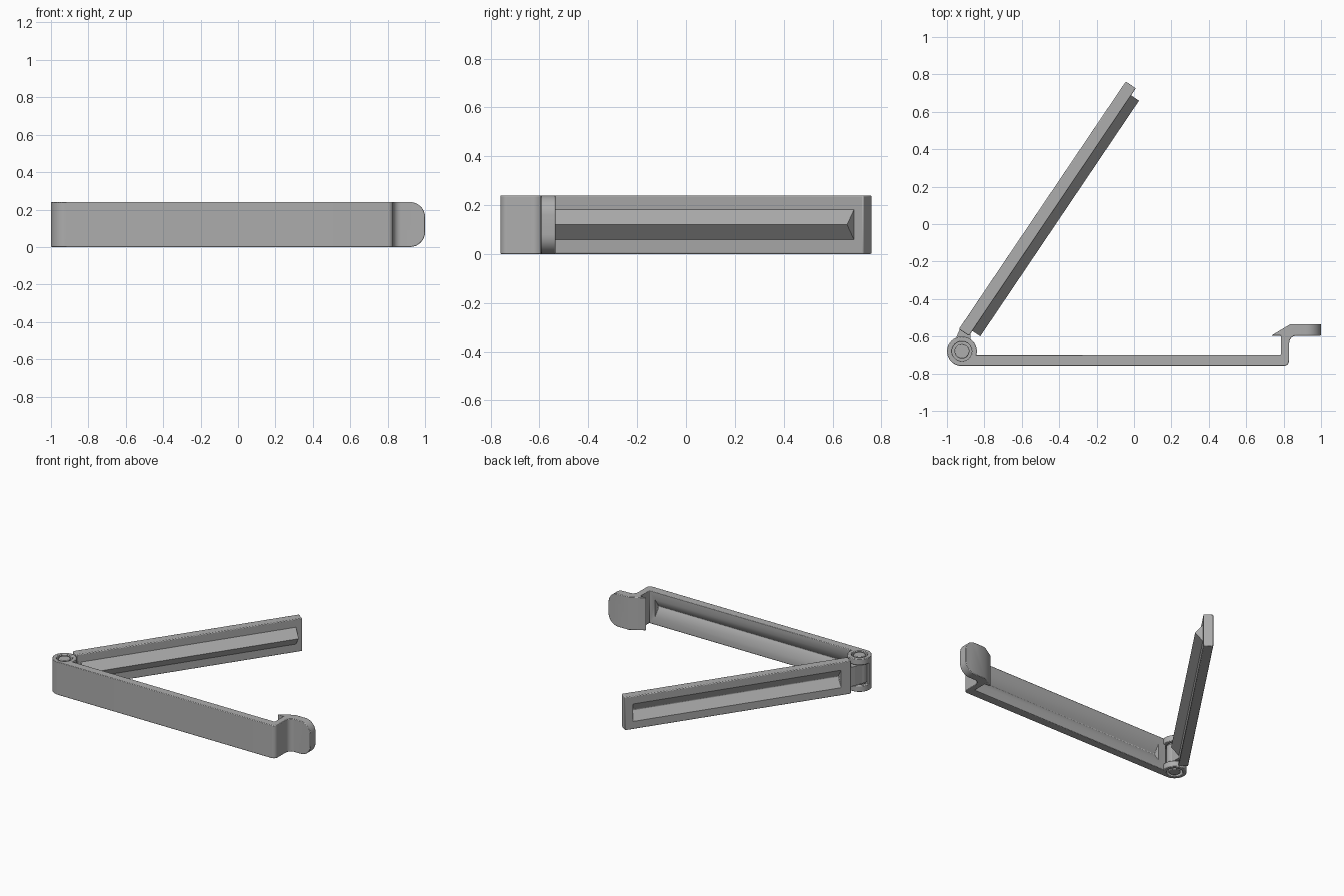
import bpy, bmesh, math
from mathutils import Vector

if "Cube" in bpy.data.objects:
    bpy.data.objects.remove(bpy.data.objects["Cube"])

H = 0.24                      # height of the clip
HINGE = Vector((-0.92, -0.68, 0))
R = 0.08                      # hinge radius
OPEN = math.radians(56)

grey = bpy.data.materials.new("grey plastic")
grey.diffuse_color = (0.42, 0.42, 0.42, 1)
grey.use_nodes = True
grey.node_tree.nodes["Principled BSDF"].inputs["Base Color"].default_value = grey.diffuse_color


def arc(cx, cy, r, a0, a1, n=8):
    return [(cx + r * math.cos(math.radians(a0 + (a1 - a0) * i / n)),
             cy + r * math.sin(math.radians(a0 + (a1 - a0) * i / n))) for i in range(n + 1)]


def prism(name, pts, lo, hi, axis="z", round_tab=False):
    """Extrude an outline along z (points are x, y) or along x (points are y, z)."""
    place = (lambda p, t: (p[0], p[1], t)) if axis == "z" else (lambda p, t: (t, p[0], p[1]))
    bm = bmesh.new()
    a = [bm.verts.new(place(p, lo)) for p in pts]
    b = [bm.verts.new(place(p, hi)) for p in pts]
    bm.faces.new(a)
    bm.faces.new(b)
    for i in range(len(pts)):
        j = (i + 1) % len(pts)
        bm.faces.new((a[i], a[j], b[j], b[i]))
    bmesh.ops.recalc_face_normals(bm, faces=bm.faces)
    if round_tab:             # round the two corners at the far end
        far = max(v.co.x for v in bm.verts) - 1e-4
        edges = [e for e in bm.edges if all(v.co.x > far for v in e.verts)
                 and abs(e.verts[0].co.z - e.verts[1].co.z) < 1e-4]
        bmesh.ops.bevel(bm, geom=edges, offset=0.08, segments=8, profile=0.5, affect="EDGES")
    me = bpy.data.meshes.new(name)
    bm.to_mesh(me)
    bm.free()
    me.materials.append(grey)
    ob = bpy.data.objects.new(name, me)
    bpy.context.collection.objects.link(ob)
    ob.location = HINGE
    return ob


def select(ob):
    bpy.ops.object.select_all(action="DESELECT")
    ob.select_set(True)
    bpy.context.view_layer.objects.active = ob


def cut(ob, cutter):
    m = ob.modifiers.new("cut", "BOOLEAN")
    m.object, m.operation, m.solver = cutter, "DIFFERENCE", "EXACT"
    select(ob)
    bpy.ops.object.modifier_apply(modifier=m.name)
    bpy.data.objects.remove(cutter)


def finish(ob, bevel=0.0):
    if bevel:
        m = ob.modifiers.new("soft edges", "BEVEL")
        m.width, m.segments, m.limit_method = bevel, 2, "ANGLE"
        m.angle_limit = math.radians(50)
    select(ob)
    bpy.ops.object.shade_smooth_by_angle(angle=math.radians(35))


def vee(y_open, y_tip, half=0.065):
    return [(y_open, H / 2 - half), (y_open, H / 2 + half), (y_tip, H / 2)]


# Base arm with bent catch and rounded thumb tab (hinge at the origin)
t0, t1 = 0.085, 0.145         # underside and top of the tab
profile = ([(0.0, -R), (1.72, -R)] + arc(1.72, -R + 0.03, 0.03, -90, 0, 5)[1:]
           + arc(1.79, t0 - 0.04, 0.04, 180, 90, 6)
           + [(1.92, t0), (1.92, t1), (1.755, t1), (1.655, t0), (1.705, t0),
              (1.705, -0.02), (0.0, -0.02)])
base = prism("base_arm", profile, 0, H, round_tab=True)
cut(base, prism("groove_cutter", vee(-0.019, -0.062), 0.12, 1.66, "x"))
# clear the hinge space so the swinging knuckle fits
cut(base, prism("hinge_cutter", arc(0, 0, 0.062, 0, 360, 32)[:-1], -0.1, H + 0.1))
finish(base, 0.005)

# Hinge rings at top and bottom, and the thin shell wrapping the outside
for name, z0, z1 in (("lower_hinge_ring", 0, 0.045), ("upper_hinge_ring", H - 0.045, H)):
    ring = prism(name, arc(0, 0, R, 0, 360, 40)[:-1], z0, z1)
    cut(ring, prism("hole_cutter", arc(0, 0, 0.053, 0, 360, 32)[:-1], -0.1, H + 0.1))
    finish(ring, 0.004)
shell = prism("hinge_shell", arc(0, 0, R, 175, 275, 14) + arc(0, 0, 0.064, 275, 175, 14), 0.003, H - 0.003)
finish(shell)

# Hinge pin and the middle knuckle
pin = prism("hinge_pin", arc(0, 0, 0.04, 0, 360, 32)[:-1], 0.003, H - 0.003)
finish(pin, 0.004)
knuckle = prism("swing_knuckle", arc(0, 0, 0.055, 0, 360, 32)[:-1], 0.05, H - 0.05)
finish(knuckle)

# Swinging arm: neck, bar with outer groove, inner sealing ridge
neck = prism("swing_neck", [(0, 0), (0.04, -0.03), (0.11, 0.018), (0.11, 0.078), (0.06, 0.07), (0, 0.055)],
             0.05, H - 0.05)
bar = prism("swing_arm", [(0.09, 0.015), (1.685, 0.015), (1.685, 0.08), (0.09, 0.08)], 0, H)
cut(bar, prism("groove_cutter", vee(0.081, 0.035), 0.16, 1.63, "x"))
finish(bar, 0.005)
ridge = prism("sealing_ridge", vee(0.018, -0.036), 0.122, 1.64, "x")
for ob in (neck, bar, ridge, knuckle):
    ob.rotation_euler.z = OPEN
